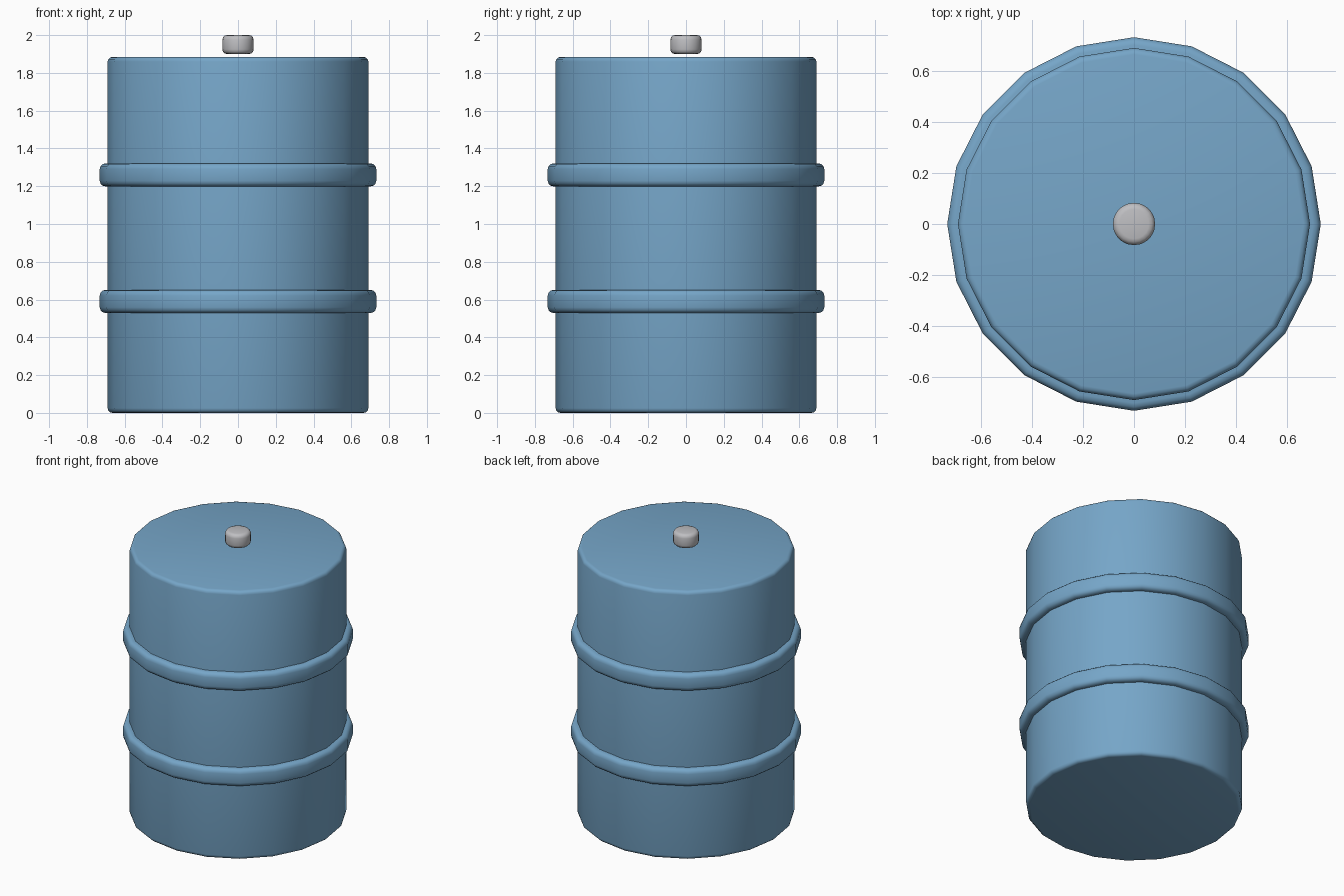
import bpy

cube = bpy.data.objects.get("Cube")
if cube:
    bpy.data.objects.remove(cube, do_unlink=True)


def make_material(name, color):
    mat = bpy.data.materials.new(name)
    mat.use_nodes = True
    mat.diffuse_color = color
    bsdf = next(n for n in mat.node_tree.nodes if n.type == 'BSDF_PRINCIPLED')
    bsdf.inputs["Base Color"].default_value = color
    return mat


blue = make_material("blue_paint", (0.18, 0.38, 0.58, 1))
grey = make_material("grey_metal", (0.52, 0.52, 0.54, 1))


def rounded_cylinder(name, radius, bottom, top, bevel, sides, mat):
    """Smooth-shaded upright cylinder with rounded rims."""
    bpy.ops.mesh.primitive_cylinder_add(
        vertices=sides, radius=radius, depth=top - bottom,
        location=(0, 0, (bottom + top) / 2))
    obj = bpy.context.object
    obj.name = obj.data.name = name
    obj.data.materials.append(mat)
    mod = obj.modifiers.new("rounded_rims", 'BEVEL')
    mod.width = bevel
    mod.segments = 3
    mod.limit_method = 'ANGLE'
    mod.angle_limit = 1.0
    bpy.ops.object.shade_smooth()
    return obj


# Drum body
rounded_cylinder("drum_body", 0.69, 0, 1.885, 0.025, 20, blue)

# Two raised hoops around the body
for label, middle in (("lower_hoop", 0.59), ("upper_hoop", 1.26)):
    rounded_cylinder(label, 0.732, middle - 0.061, middle + 0.061, 0.03, 20, blue)

# Small cap held just above the lid
rounded_cylinder("filler_cap", 0.083, 1.9, 2.0, 0.025, 20, grey)
